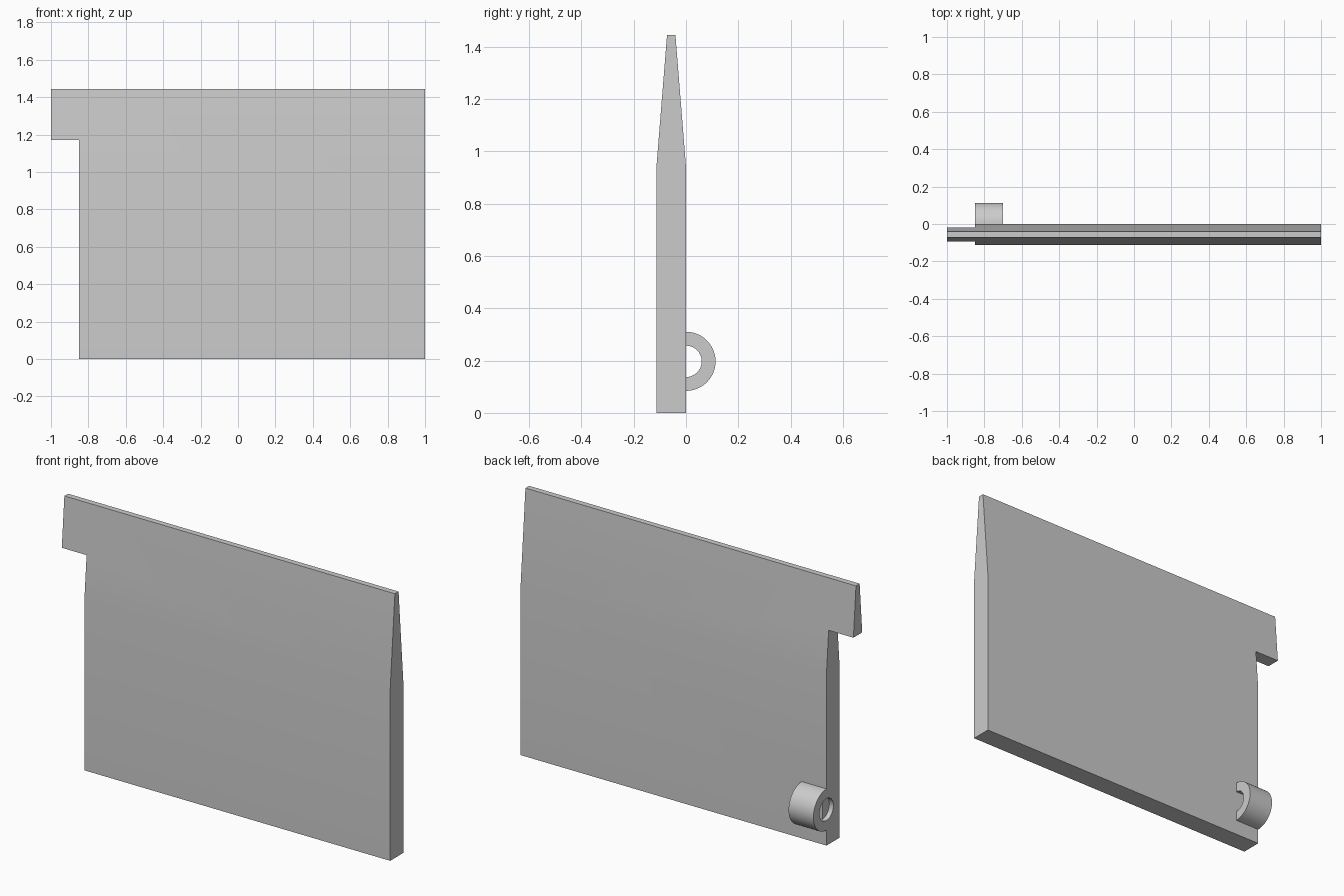
import bpy, bmesh, math

cube = bpy.data.objects.get("Cube")
if cube:
    bpy.data.objects.remove(cube, do_unlink=True)

grey = bpy.data.materials.new("plain grey")
grey.use_nodes = True
colour = (0.6, 0.6, 0.6, 1)
grey.diffuse_color = colour
grey.node_tree.nodes["Principled BSDF"].inputs["Base Color"].default_value = colour


def extrude_x(name, profile, x0, x1):
    """Extrude a closed (y, z) profile from x0 to x1."""
    bm = bmesh.new()
    face = bm.faces.new([bm.verts.new((x0, y, z)) for y, z in profile])
    moved = bmesh.ops.extrude_face_region(bm, geom=[face])["geom"]
    verts = [v for v in moved if isinstance(v, bmesh.types.BMVert)]
    bmesh.ops.translate(bm, verts=verts, vec=(x1 - x0, 0, 0))
    bmesh.ops.recalc_face_normals(bm, faces=bm.faces)
    mesh = bpy.data.meshes.new(name)
    bm.to_mesh(mesh)
    bm.free()
    mesh.materials.append(grey)
    obj = bpy.data.objects.new(name, mesh)
    bpy.context.collection.objects.link(obj)
    return obj


def arc(radius, start, end, steps):
    """Points round the hinge axis, angles in degrees from +y."""
    angles = [math.radians(start + (end - start) * i / steps) for i in range(steps + 1)]
    return [(radius * math.cos(a), HINGE_Z + radius * math.sin(a)) for a in angles]


def cut(target, cutter):
    bpy.context.view_layer.objects.active = target
    mod = target.modifiers.new("cut", 'BOOLEAN')
    mod.operation = 'DIFFERENCE'
    mod.solver = 'EXACT'
    mod.object = cutter
    bpy.ops.object.modifier_apply(modifier=mod.name)
    bpy.data.objects.remove(cutter, do_unlink=True)


HINGE_Z, OUTER, INNER = 0.197, 0.113, 0.06
THICK, TOP, SHOULDER, NOTCH_X = 0.113, 1.445, 0.94, -0.85

# Panel with a tapered top edge
mid, tip = -THICK / 2, 0.016
panel = extrude_x("panel", [(-THICK, 0), (0, 0), (0, SHOULDER), (mid + tip, TOP),
                            (mid - tip, TOP), (-THICK, SHOULDER)], -1, 1)

# Notch below the top tab
cut(panel, extrude_x("notch_cutter", [(-1, -1), (1, -1), (1, 1.17), (-1, 1.17)], -2, NOTCH_X))

# Shallow pin socket in the panel end
cut(panel, extrude_x("socket_cutter", arc(INNER, 0, 360, 48)[:-1], NOTCH_X - 0.1, NOTCH_X + 0.025))

# Half-round hinge loop on the back
loop = extrude_x("hinge_loop", arc(OUTER, -90, 90, 24) + arc(INNER, 90, -90, 24),
                 NOTCH_X, NOTCH_X + 0.15)

for obj in (panel, loop):
    bpy.ops.object.select_all(action='DESELECT')
    obj.select_set(True)
    bpy.context.view_layer.objects.active = obj
    bpy.ops.object.shade_smooth_by_angle(angle=math.radians(30))
